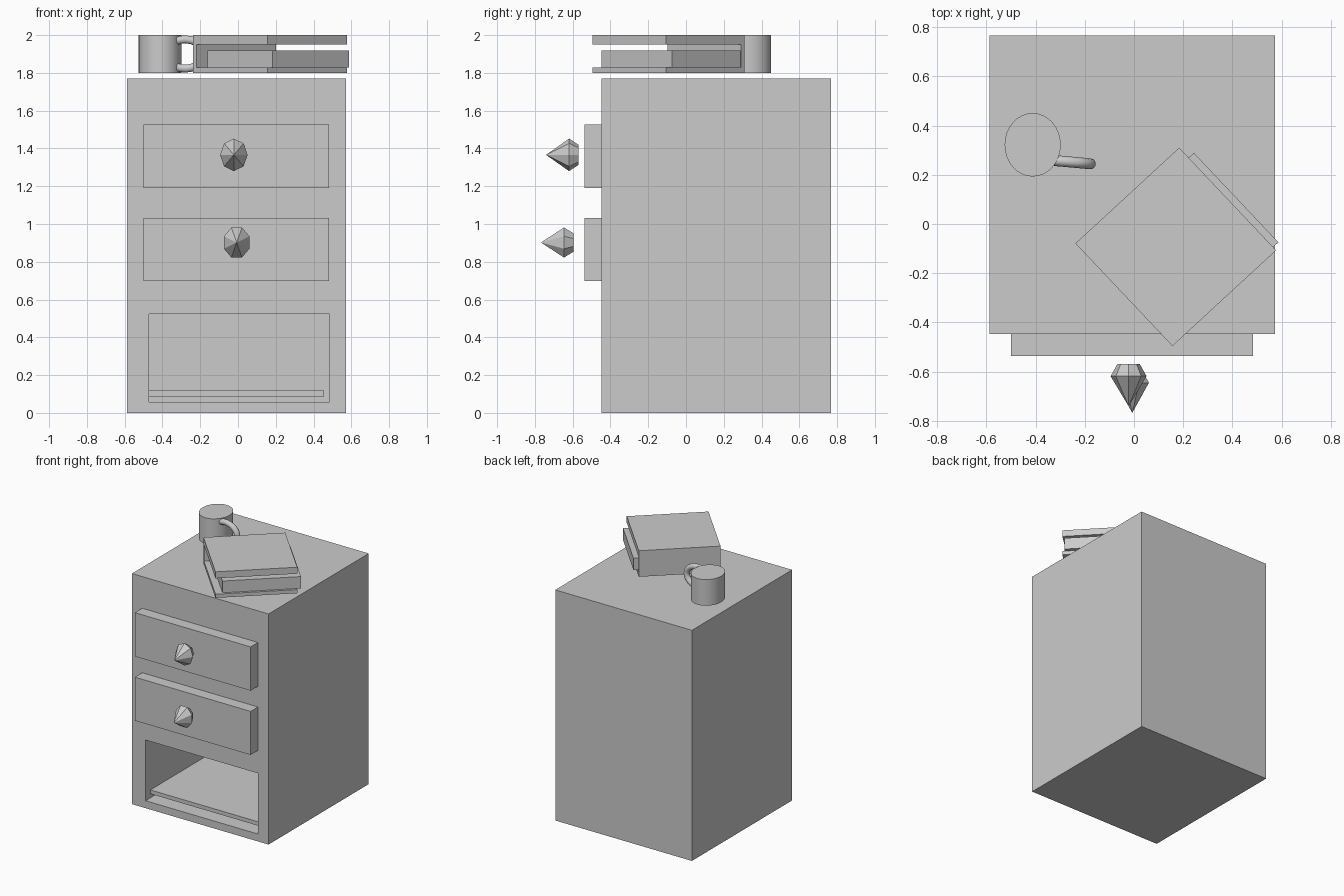
import bpy, bmesh
from math import cos, sin, pi, radians
from mathutils import Vector

if "Cube" in bpy.data.objects:
    bpy.data.objects.remove(bpy.data.objects["Cube"])


def add_mesh(name, bm):
    bmesh.ops.recalc_face_normals(bm, faces=bm.faces)
    mesh = bpy.data.meshes.new(name)
    bm.to_mesh(mesh)
    bm.free()
    obj = bpy.data.objects.new(name, mesh)
    bpy.context.collection.objects.link(obj)
    return obj


def box(name, xr, yr, zr, u=Vector((1, 0, 0)), v=Vector((0, 1, 0)), origin=Vector()):
    """Box spanning ranges along u, v and z from an origin."""
    bm = bmesh.new()
    bmesh.ops.create_cube(bm, size=1)
    for p in bm.verts:
        a, b, c = (r[0] + (q + 0.5) * (r[1] - r[0]) for r, q in zip((xr, yr, zr), p.co))
        p.co = origin + u * a + v * b + Vector((0, 0, c))
    return add_mesh(name, bm)


# cabinet body with the open compartment cut out of its front
body = box("cabinet_body", (-0.587, 0.573), (-0.448, 0.767), (0, 1.77))
cutter = box("compartment_cutter", (-0.471, 0.485), (-0.6, 0.70), (0.057, 0.523))
cutter.hide_render = True
cutter.hide_set(True)
cut = body.modifiers.new("compartment", 'BOOLEAN')
cut.operation = 'DIFFERENCE'
cut.object = cutter
cut.solver = 'EXACT'

# board lying in the compartment
box("compartment_board", (-0.471, 0.455), (-0.39, 0.70), (0.088, 0.118))


# faceted gem knob: flat back, girdle, pointed front
def knob(name, x, z, tip, turn):
    bm = bmesh.new()
    rings = []
    for r, y in ((0.62, tip + 0.172), (1.0, tip + 0.122)):
        angles = [turn + i * pi / 4 for i in range(8)]
        rings.append([bm.verts.new((x + 0.073 * r * sin(a), y, z + 0.086 * r * cos(a)))
                      for a in angles])
    point = bm.verts.new((x, tip, z))
    back, girdle = rings
    bm.faces.new(back)
    for i in range(8):
        j = (i + 1) % 8
        bm.faces.new((back[i], back[j], girdle[j], girdle[i]))
        bm.faces.new((girdle[i], girdle[j], point))
    add_mesh(name, bm)


# drawers and knobs
for label, z0, z1, kx, kz, tip, turn in (
        ("upper", 1.191, 1.527, -0.022, 1.366, -0.741, 0),
        ("lower", 0.698, 1.032, -0.007, 0.902, -0.768, radians(22.5))):
    box(label + "_drawer", (-0.50, 0.483), (-0.537, -0.448), (z0, z1))
    knob(label + "_knob", kx, kz, tip, turn)

# book turned on the cabinet top: u runs along the spine, v away from it
u = Vector((0.735, 0.678, 0))
v = Vector((0.687, -0.727, 0))
mid = Vector((0.17, -0.093, 0))
for name, ur, vr, zr in (
        ("book_top_cover", (-0.287, 0.287), (-0.287, 0.287), (1.95, 2.0)),
        ("book_bottom_cover", (-0.287, 0.287), (-0.287, 0.287), (1.80, 1.828)),
        ("book_spine", (-0.287, 0.287), (-0.287, -0.262), (1.828, 1.95)),
        ("book_pages", (-0.235, 0.316), (-0.231, 0.269), (1.828, 1.918))):
    box(name, ur, vr, zr, u, v, mid)

# mug
bpy.ops.mesh.primitive_cylinder_add(vertices=32, radius=1, depth=0.2,
                                    location=(-0.412, 0.322, 1.9))
mug = bpy.context.object
mug.name = "mug"
mug.scale = (0.114, 0.129, 1)
bpy.ops.object.transform_apply(location=False, rotation=False, scale=True)
bpy.ops.object.shade_smooth_by_angle(angle=radians(30))

# mug handle: half-ellipse tube
curve = bpy.data.curves.new("mug_handle", 'CURVE')
curve.dimensions = '3D'
curve.bevel_depth = 0.022
curve.bevel_resolution = 3
curve.use_fill_caps = True
spline = curve.splines.new('POLY')
count = 17
spline.points.add(count - 1)
for i, p in enumerate(spline.points):
    a = radians(115 - 230 * i / (count - 1))
    x = 0.103 * cos(a)
    p.co = (-0.28 + x, 0.254 - 0.09 * x, 1.9 + 0.077 * sin(a), 1)
handle = bpy.data.objects.new("mug_handle", curve)
bpy.context.collection.objects.link(handle)
